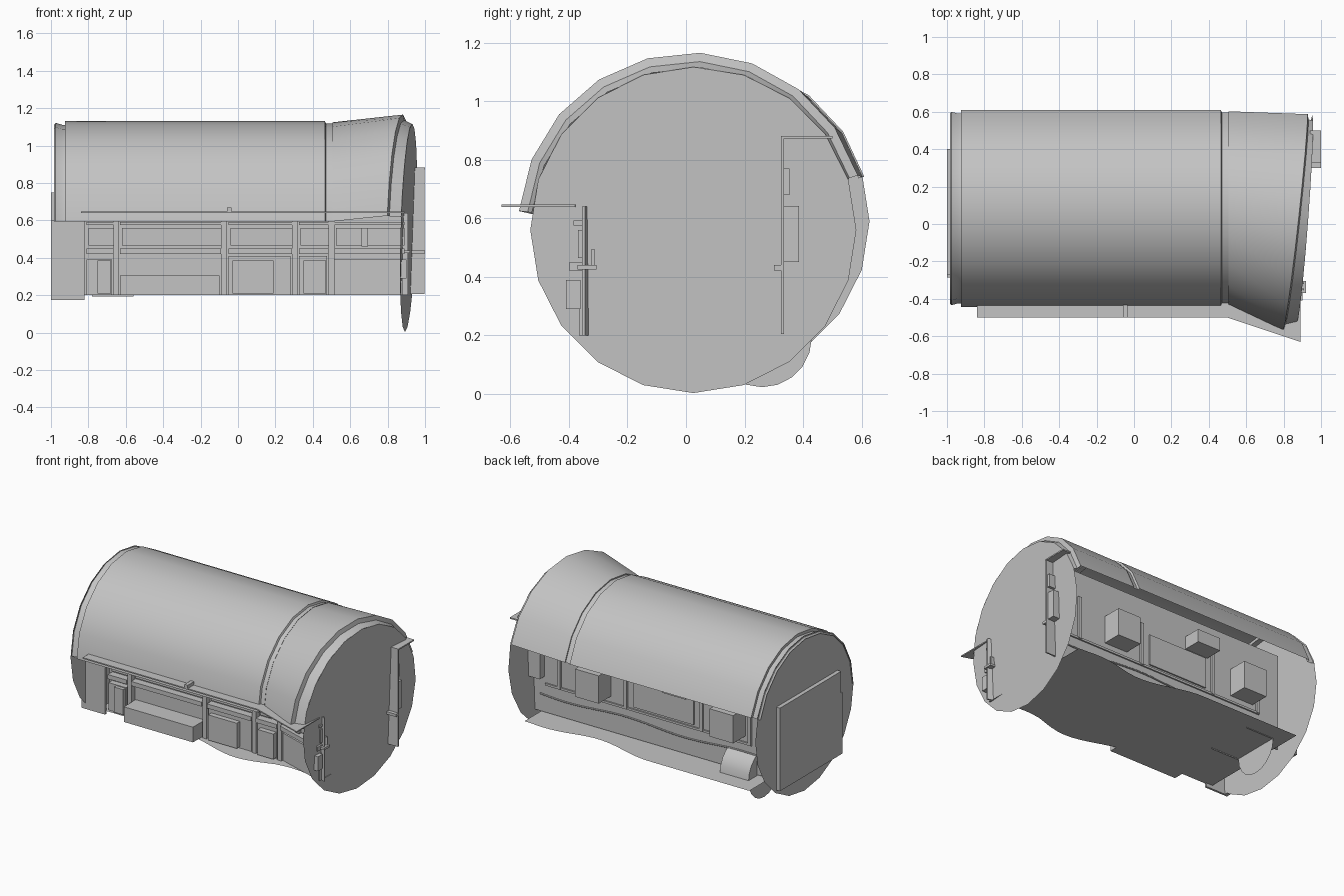
import bpy, bmesh
from math import sin, cos, radians, pi

cube = bpy.data.objects.get("Cube")
if cube:
    bpy.data.objects.remove(cube, do_unlink=True)

grey = bpy.data.materials.new("plain_grey")
grey.use_nodes = True
grey.diffuse_color = (0.55, 0.55, 0.55, 1)
grey.node_tree.nodes["Principled BSDF"].inputs["Base Color"].default_value = grey.diffuse_color


def finish(name, bm, smooth=False):
    """Turn a bmesh into a named grey object."""
    mesh = bpy.data.meshes.new(name)
    bm.to_mesh(mesh)
    bm.free()
    mesh.materials.append(grey)
    obj = bpy.data.objects.new(name, mesh)
    bpy.context.collection.objects.link(obj)
    if smooth:
        bpy.ops.object.select_all(action="DESELECT")
        obj.select_set(True)
        bpy.context.view_layer.objects.active = obj
        bpy.ops.object.shade_smooth_by_angle(angle=radians(28))
    return obj


def flare(x):
    """Outward offset of the front side next to the hood."""
    return max(x - 0.5, 0) * 0.33


def box(name, xs, ys, zs, flared=False):
    bm = bmesh.new()
    bmesh.ops.create_cube(bm, size=1)
    for v in bm.verts:
        v.co = [span[0] if c < 0 else span[1] for c, span in zip(v.co, (xs, ys, zs))]
        if flared:
            v.co.y -= flare(v.co.x)
    return finish(name, bm)


def arc(centre, radius, plane, start=16, end=180):
    """Points of an arc about the x axis; plane gives x from y and z."""
    points = []
    steps = round((end - start) / 18)
    for i in range(steps + 1):
        a = radians(start + (end - start) * i / steps)
        y, z = centre[0] + radius * cos(a), centre[1] + radius * sin(a)
        points.append((plane(y, z), y, z))
    return points


def flat(x):
    return lambda y, z: x


def loft(name, rows):
    bm = bmesh.new()
    rings = [[bm.verts.new(p) for p in row] for row in rows]
    for a, b in zip(rings, rings[1:]):
        for i in range(len(a) - 1):
            bm.faces.new((a[i], b[i], b[i + 1], a[i + 1]))
    return finish(name, bm, True)


def sheet(name, points, thickness=0):
    bm = bmesh.new()
    face = bm.faces.new([bm.verts.new(p) for p in points])
    bmesh.ops.triangulate(bm, faces=[face])
    obj = finish(name, bm)
    if thickness:
        mod = obj.modifiers.new("thickness", "SOLIDIFY")
        mod.thickness, mod.offset = thickness, 0


def disc(name, centre, radius, plane):
    sheet(name, arc(centre, radius, plane, 0, 360)[:-1])


# Round roof with stepped end rim and groove, open above the rear wall
MAIN = (0.093, 0.594)
profile = [(-0.985, 0.517), (-0.975, 0.527), (-0.94, 0.517), (-0.925, 0.517),
           (-0.925, 0.537), (0.465, 0.537), (0.47, 0.524), (0.505, 0.524), (0.505, 0.532)]
loft("roof", [arc(MAIN, r, flat(x)) for x, r in profile])


# Flared hood with a stepped rim and a tilted end
def hood_plane(y, z):
    return 0.86 + 0.11 * y + 0.03 * (z - 0.6)


def rim_plane(y, z):
    return hood_plane(y, z) + 0.008


def end_plane(y, z):
    return 0.91 + 0.075 * y + 0.035 * (z - 0.56)


HOOD, END = (0.02, 0.573), (0.025, 0.56)
loft("hood", [arc(MAIN, 0.53, flat(0.505)), arc(HOOD, 0.593, hood_plane, 17, 175),
              arc(HOOD, 0.563, rim_plane, 17, 175), arc(END, 0.555, end_plane, 18, 174)])
disc("hood_end", END, 0.557, end_plane)
disc("roof_end", (0.09, 0.59), 0.537, flat(-0.97))

# Small half-round tank at the rear
TANK = (0.26, 0.193)
loft("tank", [arc(TANK, 0.17, flat(x), 0) for x in (-0.78, -0.56)])
disc("tank_end", TANK, 0.17, flat(-0.78))

# Wavy floor sheet
count = 28
xs = [-0.87 + 1.75 * i / count for i in range(count + 1)]


def bump(x, left, right):
    t = (x - left) / (right - left)
    return sin(pi * t) ** 2 if 0 < t < 1 else 0


rear = [(x, 0.55 - 0.085 * bump(x, -0.1, 0.8) - 0.04 * bump(x, 0.5, 1.3), 0.2) for x in xs]
front = [(x, -0.28 - 0.1 * bump(x, -0.2, 0.7) - flare(x) / 2, 0.2) for x in xs]
sheet("floor", rear + front[::-1])

# Side ledge following the hood flare
sheet("side_ledge", [(-0.84, -0.5, 0.643), (0.5, -0.5, 0.643), (0.89, -0.63, 0.643),
                     (0.89, -0.38, 0.643), (0.5, -0.25, 0.643), (-0.84, -0.25, 0.643)], 0.008)
box("ledge_knob", (-0.06, -0.035), (-0.5, -0.42), (0.64, 0.67))

# Closed end block
box("end_plate", (-1, -0.972), (-0.27, 0.4), (0.175, 0.75))
box("corner_panel", (-1, -0.82), (-0.285, -0.27), (0.175, 0.6))

# Front wall: posts, rails and panelled bays, bending outward under the hood
BACK = -0.22
box("front_wall", (-0.83, 0.5), (BACK, BACK + 0.01), (0.2, 0.64))
box("flared_wall", (0.5, 0.91), (BACK, BACK + 0.01), (0.2, 0.64), True)
bays = [(-0.81, -0.665, 0.39, -0.26), (-0.63, -0.09, 0.305, -0.35), (-0.05, 0.29, 0.41, -0.25),
        (0.325, 0.485, 0.41, -0.25), (0.515, 0.89, 0.39, -0.24)]
for left, right, top, face in bays:
    box("upper_panel", (left + 0.01, right), (-0.24, BACK), (0.465, 0.56), True)
    box("lower_box", (left, right - 0.01), (face, BACK), (0.2, top), True)
    box("middle_rail", (left, right), (-0.27, BACK), (0.42, 0.45), True)
    box("top_rail", (left, right), (-0.255, BACK), (0.575, 0.592), True)
    if right < 0.5:
        box("post", (right, right + 0.03), (-0.26, BACK), (0.2, 0.6))
for left, right in ((-0.75, -0.68), (-0.03, 0.19), (0.35, 0.47)):
    box("raised_cover", (left, right), (-0.285, BACK), (0.21, 0.385))
box("small_block", (0.66, 0.695), (-0.26, BACK), (0.46, 0.56), True)
box("end_trim", (0.87, 0.9), (-0.41, -0.36), (0.29, 0.39))
box("end_bracket", (0.86, 0.92), (-0.37, -0.305), (0.425, 0.44))
box("end_hook", (0.86, 0.91), (-0.322, -0.312), (0.44, 0.495))

# Rear wall with shelf, boxes and frames
box("rear_wall", (-0.9, 0.998), (0.325, 0.335), (0.205, 0.88))
box("rear_shelf", (0.94, 1), (0.325, 0.5), (0.873, 0.882))
box("rear_tab", (0.94, 0.99), (0.335, 0.353), (0.68, 0.77))
box("rear_bracket", (0.9, 1), (0.3, 0.33), (0.422, 0.44))
for left, right, depth in ((-0.69, -0.51, 0.47), (0.34, 0.52, 0.47), (0.85, 0.985, 0.386)):
    box("rear_box", (left, right), (0.33, depth), (0.45, 0.642))
box("upper_rear_box", (-0.32, -0.14), (0.33, 0.46), (0.65, 0.74))
box("rear_panel", (-0.3, 0.16), (0.33, 0.345), (0.425, 0.64))
for left in (-0.74, -0.37, 0.21, 0.72):
    box("rear_post", (left, left + 0.025), (0.33, 0.35), (0.4, 0.7))
box("rear_rail", (-0.74, 0.84), (0.33, 0.345), (0.395, 0.41))

# Sagging cable along the rear wall
curve = bpy.data.curves.new("rear_cable", "CURVE")
curve.dimensions = "3D"
curve.bevel_depth, curve.bevel_resolution = 0.005, 1
line = curve.splines.new("POLY")
line.points.add(count)
for point, x in zip(line.points, xs):
    point.co = (x, 0.34, 0.33 + 0.012 * sin(7 * x), 1)
curve.materials.append(grey)
bpy.context.collection.objects.link(bpy.data.objects.new("rear_cable", curve))
